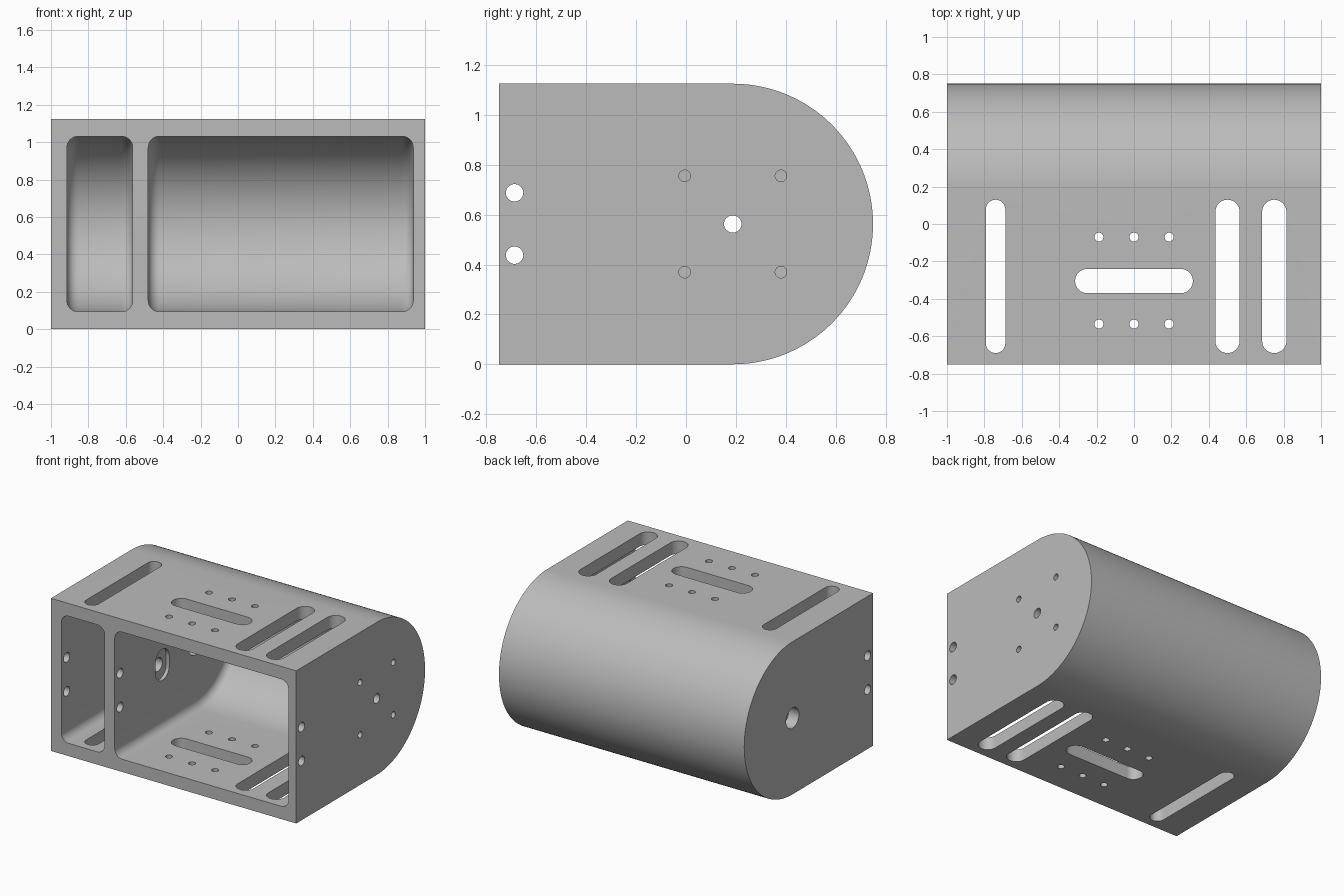
import bpy
import bmesh
from math import pi, cos, sin, radians

if "Cube" in bpy.data.objects:
    bpy.data.objects.remove(bpy.data.objects["Cube"], do_unlink=True)

MID_Y, MID_Z, RADIUS, WALL = 0.1875, 0.5625, 0.5625, 0.094

grey = bpy.data.materials.new("plain grey")
grey.use_nodes = True
colour = (0.5, 0.5, 0.5, 1)
grey.diffuse_color = colour
grey.node_tree.nodes["Principled BSDF"].inputs["Base Color"].default_value = colour


def arc(centre, radius, start, steps):
    """Half circle of points, anticlockwise from the start angle."""
    return [(centre[0] + radius * cos(start + pi * i / steps),
             centre[1] + radius * sin(start + pi * i / steps)) for i in range(steps + 1)]


def d_shape(front, radius):
    """Side outline: flat front, half-round back."""
    return ([(front, MID_Z - radius)] + arc((MID_Y, MID_Z), radius, -pi / 2, 64)
            + [(front, MID_Z + radius)])


def slot(u, v, radius, half_u=0.0, half_v=0.0):
    """Round-ended slot outline; a plain circle when both half lengths are zero."""
    start = 0 if half_v else -pi / 2
    points = arc((u + half_u, v + half_v), radius, start, 16)
    far = arc((u - half_u, v - half_v), radius, start + pi, 16)
    return points + far if half_u or half_v else points + far[1:-1]


def prism(name, outline, axis, low, high, bevel=0.0):
    """Extrude an outline along x or z, with optional rounded end rims."""
    bm = bmesh.new()

    def place(p, t):
        return (t, p[0], p[1]) if axis == "x" else (p[0], p[1], t)

    ends = [[bm.verts.new(place(p, t)) for p in outline] for t in (low, high)]
    caps = [bm.faces.new(ring) for ring in ends]
    n = len(outline)
    for i in range(n):
        j = (i + 1) % n
        bm.faces.new((ends[0][i], ends[0][j], ends[1][j], ends[1][i]))
    bmesh.ops.recalc_face_normals(bm, faces=bm.faces)
    if bevel:
        rims = [e for cap in caps for e in cap.edges]
        bmesh.ops.bevel(bm, geom=rims, offset=bevel, segments=8, profile=0.5, affect="EDGES")
    mesh = bpy.data.meshes.new(name)
    bm.to_mesh(mesh)
    bm.free()
    mesh.materials.append(grey)
    obj = bpy.data.objects.new(name, mesh)
    bpy.context.collection.objects.link(obj)
    return obj


housing = prism("housing", d_shape(-0.75, RADIUS), "x", -1, 1)
cutters = []


def cut(outline, axis, low, high, bevel=0.0):
    cutters.append(prism("cutter", outline, axis, low, high, bevel))


# Two open-fronted chambers with rounded inner edges
inside = d_shape(-1, RADIUS - WALL)
cut(inside, "x", -0.915, -0.563, 0.06)
cut(inside, "x", -0.48, 0.937, 0.06)

# Long slots and centre slot through top and bottom
for x, radius in ((-0.74, 0.052), (0.5, 0.065), (0.75, 0.065)):
    cut(slot(x, -0.28, radius, half_v=0.41 - radius), "z", -0.1, 1.3)
cut(slot(0, -0.305, 0.065, half_u=0.25), "z", -0.1, 1.3)

# Screw holes beside the centre slot
for x in (-0.1875, 0, 0.1875):
    for y in (-0.07, -0.535):
        cut(slot(x, y, 0.024), "z", -0.1, 1.3)

# Mounting holes near the front, through both sides and the divider
for z in (-0.125, 0.125):
    cut(slot(-0.6875, MID_Z + z, 0.035), "x", -1.1, 1.1)

# Axle hole on the left, wider on the right side and in the divider
cut(slot(MID_Y, MID_Z, 0.035), "x", 0.7, 1.1)
cut(slot(MID_Y, MID_Z, 0.075), "x", -1.1, -0.4)

# Four screw holes around the axle, left side only
for y in (-0.193, 0.193):
    for z in (-0.193, 0.193):
        cut(slot(MID_Y + y, MID_Z + z, 0.023), "x", 0.7, 1.1)

# Recessed cable opening in the divider
cut(slot(-0.195, MID_Z, 0.08, half_v=0.035), "x", -0.505, -0.4)
cut(slot(-0.21, MID_Z, 0.05), "x", -0.7, -0.4)

for cutter in cutters:
    cutter.hide_render = True
    mod = housing.modifiers.new("cut", "BOOLEAN")
    mod.operation = "DIFFERENCE"
    mod.solver = "EXACT"
    mod.object = cutter

bpy.ops.object.select_all(action="DESELECT")
bpy.context.view_layer.objects.active = housing
housing.select_set(True)
for mod in list(housing.modifiers):
    bpy.ops.object.modifier_apply(modifier=mod.name)
for cutter in cutters:
    bpy.data.objects.remove(cutter, do_unlink=True)
bpy.ops.object.shade_smooth_by_angle(angle=radians(30))
